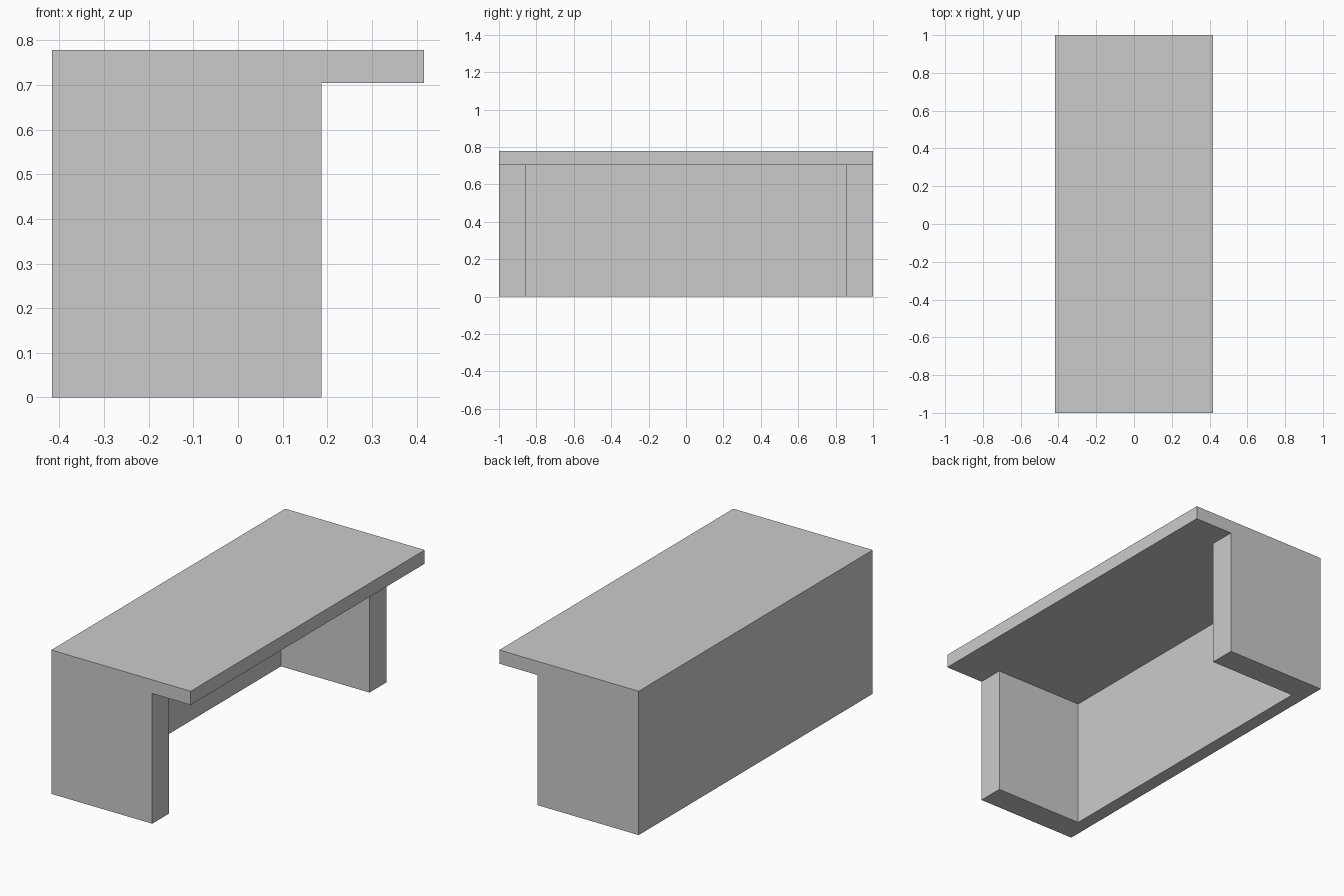
import bpy
import bmesh

if "Cube" in bpy.data.objects:
    bpy.data.objects.remove(bpy.data.objects["Cube"])

HALF_X, HALF_Y = 0.417, 1.0
HEIGHT, UNDERSIDE = 0.778, 0.704
LEG_FRONT = 0.187            # front edge of the side panels
SIDE_INNER = 0.857           # inner face of the side panels
BACK_INNER = -0.343          # inner face of the back panel


def prism(name, outline, z0, z1):
    """Extrude a plan outline from z0 to z1."""
    bm = bmesh.new()
    base = bm.faces.new([bm.verts.new((x, y, z0)) for x, y in outline])
    ext = bmesh.ops.extrude_face_region(bm, geom=[base])
    top = [v for v in ext["geom"] if isinstance(v, bmesh.types.BMVert)]
    bmesh.ops.translate(bm, verts=top, vec=(0, 0, z1 - z0))
    bmesh.ops.recalc_face_normals(bm, faces=bm.faces)
    mesh = bpy.data.meshes.new(name)
    bm.to_mesh(mesh)
    bm.free()
    obj = bpy.data.objects.new(name, mesh)
    bpy.context.collection.objects.link(obj)
    return obj


# Solid block that becomes the top, back and side panels
desk = prism("desk", [(-HALF_X, -HALF_Y), (HALF_X, -HALF_Y),
                      (HALF_X, HALF_Y), (-HALF_X, HALF_Y)], 0, HEIGHT)

# T-shaped cutter: knee space plus the clearance below the overhang
half = [(BACK_INNER, SIDE_INNER), (LEG_FRONT, SIDE_INNER),
        (LEG_FRONT, 1.2), (0.6, 1.2)]
outline = half + [(x, -y) for x, y in reversed(half)]
cutter = prism("knee_space_cutter", outline, -0.1, UNDERSIDE)
cutter.hide_render = True
cutter.hide_set(True)

cut = desk.modifiers.new("knee_space", "BOOLEAN")
cut.operation = "DIFFERENCE"
cut.solver = "EXACT"
cut.object = cutter
